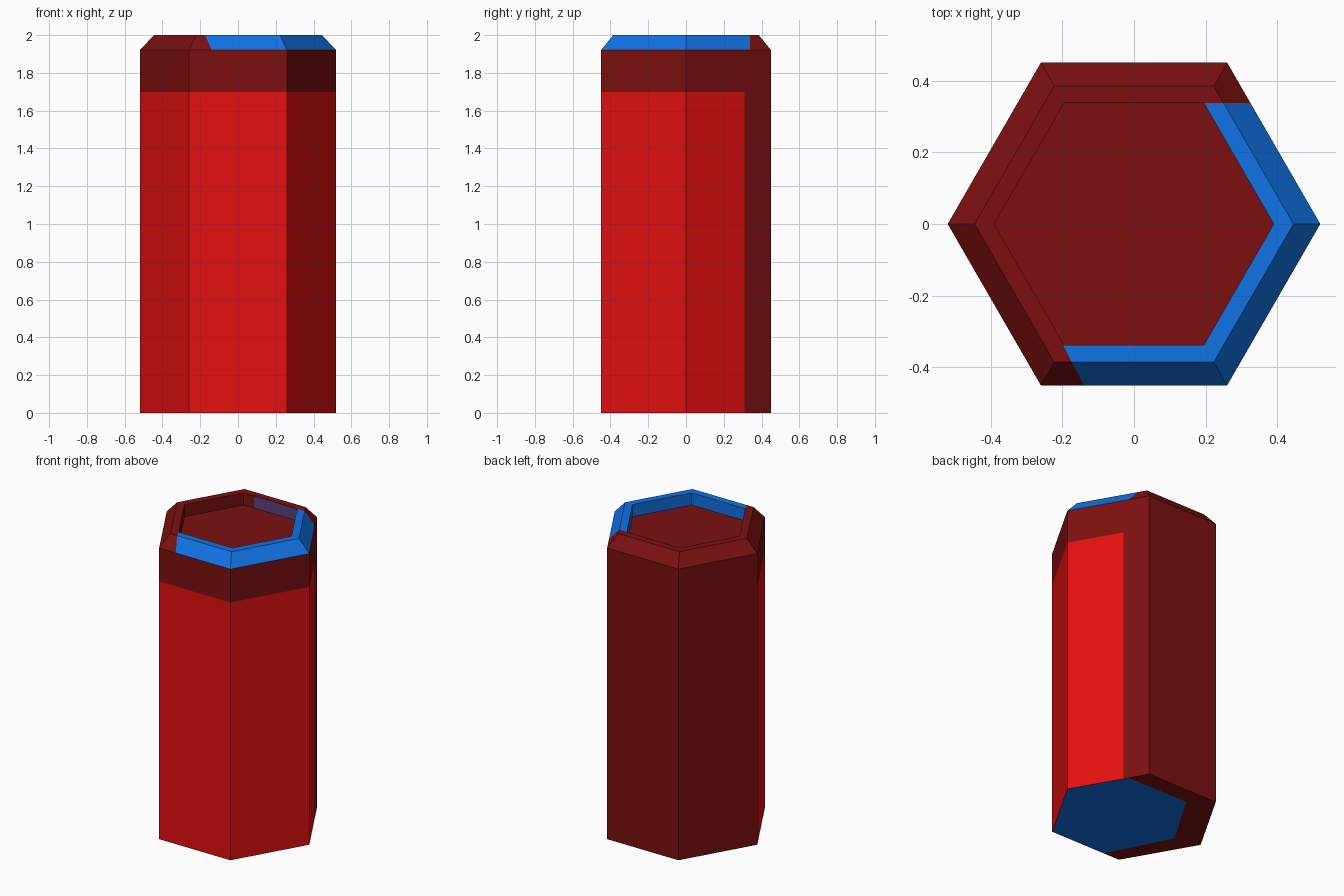
import bpy, bmesh, math
from mathutils import Vector

if "Cube" in bpy.data.objects:
    bpy.data.objects.remove(bpy.data.objects["Cube"])

R = 0.52
# (radius, z) from bottom edge up over the chamfer and rim into the recess
RINGS = [(R, 0), (R, 1.92), (0.445, 2.0), (0.39, 2.0), (0.39, 1.92)]
KINDS = ["side", "chamfer", "rim", "recess"]

bm = bmesh.new()
kind = bm.faces.layers.int.new("kind")
NAMES = KINDS + ["floor", "bottom"]


def add(verts, name):
    f = bm.faces.new(verts)
    f[kind] = NAMES.index(name)


def cut(name, co, no, test=lambda c: True):
    """Split the faces of one kind along a plane."""
    fs = [f for f in bm.faces if NAMES[f[kind]] == name and test(f.calc_center_median())]
    geom = set(fs)
    for f in fs:
        geom.update(f.edges)
        geom.update(f.verts)
    bmesh.ops.bisect_plane(bm, geom=list(geom), dist=1e-5, plane_co=co, plane_no=no)


# Hexagonal body
rings = [[bm.verts.new((r * math.cos(i * math.pi / 3), r * math.sin(i * math.pi / 3), z))
          for i in range(6)] for r, z in RINGS]
for k, name in enumerate(KINDS):
    for i in range(6):
        j = (i + 1) % 6
        add([rings[k][i], rings[k][j], rings[k + 1][j], rings[k + 1][i]], name)
add(rings[-1], "floor")
add(rings[0][::-1], "bottom")

# Colour borders: a shifted hexagon outline, as (point, inward normal)
BACK = (Vector((0, 0.338, 0)), Vector((0, -1, 0)))
LEFT_BACK = (Vector((-0.12, 0.345, 0)), Vector((0.86, -0.51, 0)))
LEFT_FRONT = (Vector((-0.14, -0.45, 0)), Vector((0.89, 0.46, 0)))
BORDERS = [BACK, LEFT_BACK, LEFT_FRONT]

cut("side", (0, 0, 1.7), (0, 0, 1), lambda c: c.y < 0 or (c.x > 0.1 and c.y < 0.4))
cut("side", (0, 0.31, 0), (0, 1, 0), lambda c: c.x > 0.1 and c.z < 1.7)
for co, no in BORDERS:
    cut("bottom", co, no)
cut("chamfer", *BACK, lambda c: c.x > 0.1 and 0 < c.y < 0.35)
cut("rim", *BACK, lambda c: c.x > 0.1 and 0 < c.y < 0.3)
for name in ("chamfer", "rim"):
    cut(name, *LEFT_FRONT, lambda c: abs(c.x) < 0.1 and c.y < -0.3)
cut("recess", (-0.12, 0, 0), (1, 0, 0), lambda c: c.y > 0.3)

# Face colours by kind and position
RED, DARK, BLUE, PURPLE = range(4)
for f in bm.faces:
    c = f.calc_center_median()
    name = NAMES[f[kind]]
    inside = all((c - co).dot(no) > 0 for co, no in BORDERS)
    f.material_index = DARK
    if name == "side":
        if c.z < 1.7 and c.y < 0.31 and not (c.x < 0 and c.y > 0):
            f.material_index = RED
    elif name in ("chamfer", "rim", "bottom"):
        if inside:
            f.material_index = BLUE
    elif name == "recess":
        if c.y > 0.3:
            f.material_index = PURPLE if c.x > -0.12 else DARK
        elif c.x > 0.1 or c.y < -0.3:
            f.material_index = BLUE

mesh = bpy.data.meshes.new("hexagonal_post")
bm.to_mesh(mesh)
bm.free()
mesh.attributes.remove(mesh.attributes["kind"])
post = bpy.data.objects.new("hexagonal_post", mesh)
bpy.context.collection.objects.link(post)

for name, col in [("bright red", (0.78, 0.005, 0.005)), ("dark red", (0.2, 0.005, 0.005)),
                  ("blue", (0.005, 0.17, 0.78)), ("dusky purple", (0.1, 0.05, 0.2))]:
    m = bpy.data.materials.new(name)
    m.diffuse_color = (*col, 1)
    m.use_nodes = True
    m.node_tree.nodes["Principled BSDF"].inputs["Base Color"].default_value = m.diffuse_color
    mesh.materials.append(m)
